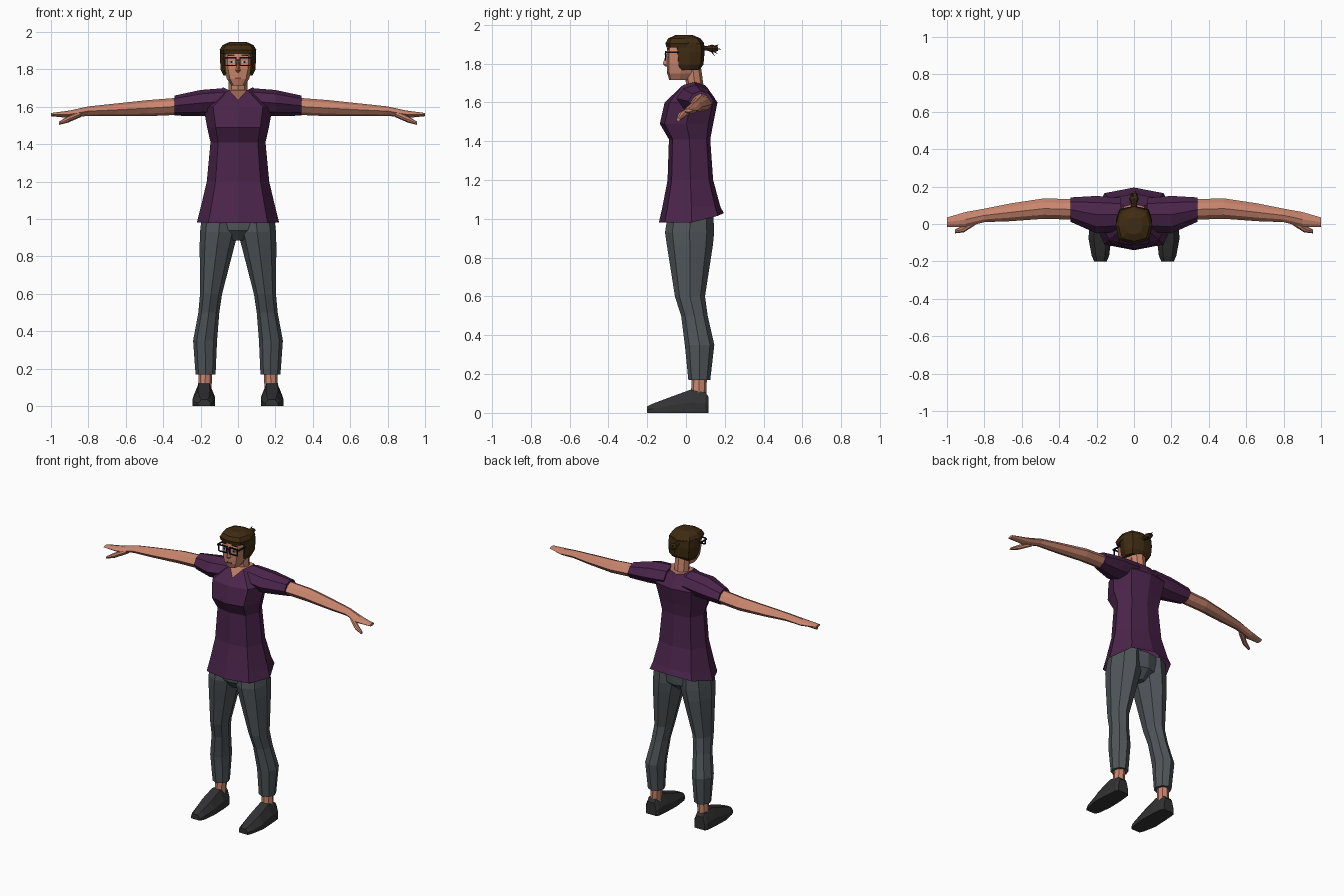
import bpy, bmesh, math
from mathutils import Vector


def material(name, r, g, b):
    m = bpy.data.materials.new(name)
    m.diffuse_color = (r, g, b, 1)
    return m


SKIN = material("skin", 0.58, 0.235, 0.155)
SHIRT = material("purple_shirt", 0.07, 0.018, 0.07)
TROUSER = material("grey_trousers", 0.08, 0.092, 0.102)
SHOE = material("black_shoes", 0.032, 0.032, 0.034)
HAIR = material("brown_hair", 0.05, 0.024, 0.006)
FRAME = material("dark_glasses", 0.01, 0.006, 0.025)
WHITE = material("eye_white", 0.6, 0.55, 0.53)
LIPS = material("lips", 0.22, 0.05, 0.04)


def ring8(a0, a1, b0, b1, ka=0.7, kb=0.7):
    """Eight-sided cross-section filling the given extents."""
    ca, cb, ra, rb = (a0 + a1) / 2, (b0 + b1) / 2, (a1 - a0) / 2, (b1 - b0) / 2
    unit = [(0, -1), (ka, -kb), (1, 0), (ka, kb), (0, 1), (-ka, kb), (-1, 0), (-ka, -kb)]
    return [(ca + ra * u, cb + rb * v) for u, v in unit]


def place(axis, t, pts):
    """Put a flat section at distance t along an axis."""
    if axis == 'z':
        return [(a, b, t) for a, b in pts]
    if axis == 'x':
        return [(t, a, b) for a, b in pts]
    return [(a, t, b) for a, b in pts]


def loft(name, rings, mats, mirror=False, caps=(True, True), end_mat=0):
    bm = bmesh.new()
    loops = [[bm.verts.new(p) for p in r] for r in rings]
    n = len(loops[0])
    for lo, hi in zip(loops, loops[1:]):
        for i in range(n):
            j = (i + 1) % n
            bm.faces.new((lo[i], lo[j], hi[j], hi[i]))
    if caps[0]:
        bm.faces.new(loops[0][::-1])
    if caps[1]:
        bm.faces.new(loops[-1]).material_index = end_mat
    bmesh.ops.recalc_face_normals(bm, faces=bm.faces)
    return finish(name, bm, mats, mirror)


def finish(name, bm, mats, mirror=False):
    me = bpy.data.meshes.new(name)
    bm.to_mesh(me)
    bm.free()
    for m in mats:
        me.materials.append(m)
    ob = bpy.data.objects.new(name, me)
    bpy.context.collection.objects.link(ob)
    if mirror:
        ob.modifiers.new("mirror", 'MIRROR').use_mirror_merge = False
    return ob


def boxes(name, items, mat, mirror=False):
    """Several boxes (centre, size) in one object."""
    bm = bmesh.new()
    for c, s in items:
        vs = bmesh.ops.create_cube(bm, size=1)["verts"]
        for v in vs:
            v.co = Vector(c) + Vector([v.co[i] * s[i] for i in range(3)])
    return finish(name, bm, [mat], mirror)


def body_rings(rows, ka=0.72, kb=0.82):
    return [place('z', z, ring8(-w, w, f, b, ka, kb)) for z, w, f, b in rows]


# Shirt body: the hem rises at the back, the top cap is the skin in the V-neck
rings = body_rings([(0.98, 0.22, -0.14, 0.195), (1.06, 0.2, -0.122, 0.178),
                    (1.2, 0.167, -0.095, 0.14), (1.41, 0.147, -0.088, 0.125),
                    (1.49, 0.165, -0.135, 0.14), (1.6, 0.185, -0.11, 0.162)])
rings[0] = [(x, y, z + 0.05 * max(0, y / 0.195) ** 2) for x, y, z in rings[0]]
rings.append([(0, -0.06, 1.635), (0.05, -0.015, 1.69), (0.08, 0.045, 1.705), (0.05, 0.095, 1.69),
              (0, 0.107, 1.68), (-0.05, 0.095, 1.69), (-0.08, 0.045, 1.705), (-0.05, -0.015, 1.69)])
loft("shirt_body", rings, [SHIRT, SKIN], caps=(False, True), end_mat=1)

# Sleeves
loft("sleeve", [place('x', x, ring8(*r, 0.65, 0.7)) for x, r in (
    (0.07, (-0.04, 0.14, 1.56, 1.70)), (0.2, (-0.05, 0.15, 1.55, 1.69)),
    (0.34, (0.012, 0.142, 1.553, 1.66)))], [SHIRT], mirror=True)

# Arms running into flat hands
loft("arm", [place('x', x, ring8(*r, 0.6, 0.68)) for x, r in (
    (0.3, (0.022, 0.132, 1.558, 1.65)), (0.48, (0.028, 0.137, 1.55, 1.636)),
    (0.66, (0.015, 0.11, 1.55, 1.617)), (0.8, (0.01, 0.082, 1.552, 1.602)),
    (0.9, (-0.015, 0.064, 1.54, 1.58)), (1.0, (-0.015, 0.035, 1.55, 1.567)))],
    [SKIN], mirror=True)
loft("thumb", [place('x', x, ring8(*r)) for x, r in (
    (0.84, (-0.0, 0.045, 1.545, 1.58)), (0.91, (-0.045, -0.005, 1.515, 1.55)),
    (0.958, (-0.05, -0.03, 1.503, 1.52)))], [SKIN], mirror=True)

# Trousers: two legs joined by a hip block
loft("trouser_leg", [place('z', z, ring8(*r)) for z, r in (
    (1.05, (0.0, 0.19, -0.09, 0.14)), (0.93, (0.0, 0.203, -0.108, 0.145)),
    (0.86, (0.018, 0.205, -0.098, 0.138)), (0.6, (0.085, 0.203, -0.057, 0.098)),
    (0.5, (0.1, 0.212, -0.025, 0.112)), (0.35, (0.112, 0.24, -0.006, 0.146)),
    (0.17, (0.12, 0.227, 0.012, 0.125)))], [TROUSER], mirror=True)
loft("trouser_hips", body_rings([(0.885, 0.03, -0.05, 0.08), (0.94, 0.11, -0.095, 0.138),
                                 (1.05, 0.17, -0.1, 0.14)]), [TROUSER])

# Ankles and shoes
loft("ankle", [place('z', z, ring8(*r)) for z, r in (
    (0.08, (0.142, 0.215, 0.025, 0.105)), (0.2, (0.137, 0.208, 0.03, 0.108)))],
    [SKIN], mirror=True)


def shoe_section(x0, x1, top, inset):
    mid = top * 0.45
    return [(x0, 0), (x1, 0), (x1, mid), (x1 - inset, top), (x0 + inset, top), (x0, mid)]


loft("shoe", [place('y', y, shoe_section(*r)) for y, r in (
    (0.115, (0.145, 0.22, 0.085, 0.012)), (0.1, (0.133, 0.232, 0.105, 0.022)),
    (0.025, (0.125, 0.238, 0.12, 0.027)), (-0.08, (0.122, 0.243, 0.082, 0.028)),
    (-0.17, (0.133, 0.226, 0.048, 0.022)), (-0.2, (0.146, 0.213, 0.034, 0.016)))],
    [SHOE], mirror=True)

# Neck, head and nose
loft("neck", body_rings([(1.64, 0.058, -0.02, 0.105), (1.69, 0.05, 0.0, 0.09),
                         (1.8, 0.05, -0.01, 0.075)], 0.7, 0.7), [SKIN])
loft("head", body_rings([(1.715, 0.036, -0.086, 0.02), (1.75, 0.06, -0.097, 0.04),
                         (1.8, 0.073, -0.1, 0.06), (1.86, 0.08, -0.1, 0.07),
                         (1.92, 0.07, -0.09, 0.07)], 0.72, 0.85), [SKIN])
loft("nose", [[(-0.007, -0.09, 1.85), (0.007, -0.09, 1.85), (0.0, -0.103, 1.848)],
              [(-0.017, -0.09, 1.792), (0.017, -0.09, 1.792), (0.0, -0.12, 1.797)],
              [(-0.01, -0.09, 1.784), (0.01, -0.09, 1.784), (0.0, -0.105, 1.784)]], [SKIN])

# Painted face details
boxes("eye_white", [((0.035, -0.093, 1.84), (0.026, 0.008, 0.012))], WHITE, True)
boxes("pupil", [((0.035, -0.095, 1.84), (0.01, 0.009, 0.012))], FRAME, True)
boxes("eyebrow", [((0.037, -0.093, 1.876), (0.034, 0.009, 0.007))], HAIR, True)
boxes("mouth", [((0, -0.095, 1.753), (0.032, 0.008, 0.008))], LIPS)

# Glasses: two rectangular rims, bridge and side arms
boxes("glasses", [((0.04, -0.106, 1.862), (0.066, 0.007, 0.007)),
                  ((0.04, -0.106, 1.82), (0.056, 0.007, 0.006)),
                  ((0.011, -0.106, 1.841), (0.006, 0.007, 0.042)),
                  ((0.07, -0.106, 1.841), (0.006, 0.007, 0.042)),
                  ((0.005, -0.107, 1.85), (0.012, 0.007, 0.007)),
                  ((0.08, -0.07, 1.858), (0.007, 0.075, 0.008))], FRAME, True)


# Hair: ridged cap above, fuller shell round the sides and back
def hair_ring(z, w, f, b, sides=16):
    out = []
    for i in range(sides):
        a = 2 * math.pi * i / sides
        c, s = math.cos(a), math.sin(a)
        k = (1.0 if i % 2 == 0 else 0.94) / (abs(c) ** 3 + abs(s) ** 3) ** (1 / 3)
        out.append((w * c * k, (f + b) / 2 + (b - f) / 2 * s * k, z))
    return out


loft("hair_top", [hair_ring(*r) for r in (
    (1.882, 0.092, -0.1, 0.09), (1.905, 0.098, -0.106, 0.094),
    (1.93, 0.083, -0.092, 0.075), (1.947, 0.045, -0.055, 0.035))], [HAIR])
loft("hair_sides", [hair_ring(*r) for r in (
    (1.768, 0.078, -0.04, 0.07), (1.795, 0.092, -0.052, 0.09),
    (1.86, 0.097, -0.058, 0.096), (1.91, 0.094, -0.062, 0.09))], [HAIR])

# Tied-back tail with loose pointed strands
loft("hair_tail", [place('y', y, ring8(*r)) for y, r in (
    (0.07, (-0.02, 0.02, 1.865, 1.9)), (0.105, (-0.014, 0.014, 1.868, 1.89)),
    (0.135, (-0.026, 0.026, 1.858, 1.898)), (0.165, (-0.016, 0.016, 1.865, 1.888)))], [HAIR])
for i, tip in enumerate([(0.008, 0.185, 1.875), (-0.012, 0.172, 1.9),
                         (0.018, 0.165, 1.85), (-0.02, 0.15, 1.835)]):
    base = place('y', 0.125, ring8(-0.012, 0.012, 1.865, 1.887))
    end = [Vector(p).lerp(Vector(tip), 0.92) for p in base]
    loft("hair_strand_%d" % (i + 1), [base, end], [HAIR])
